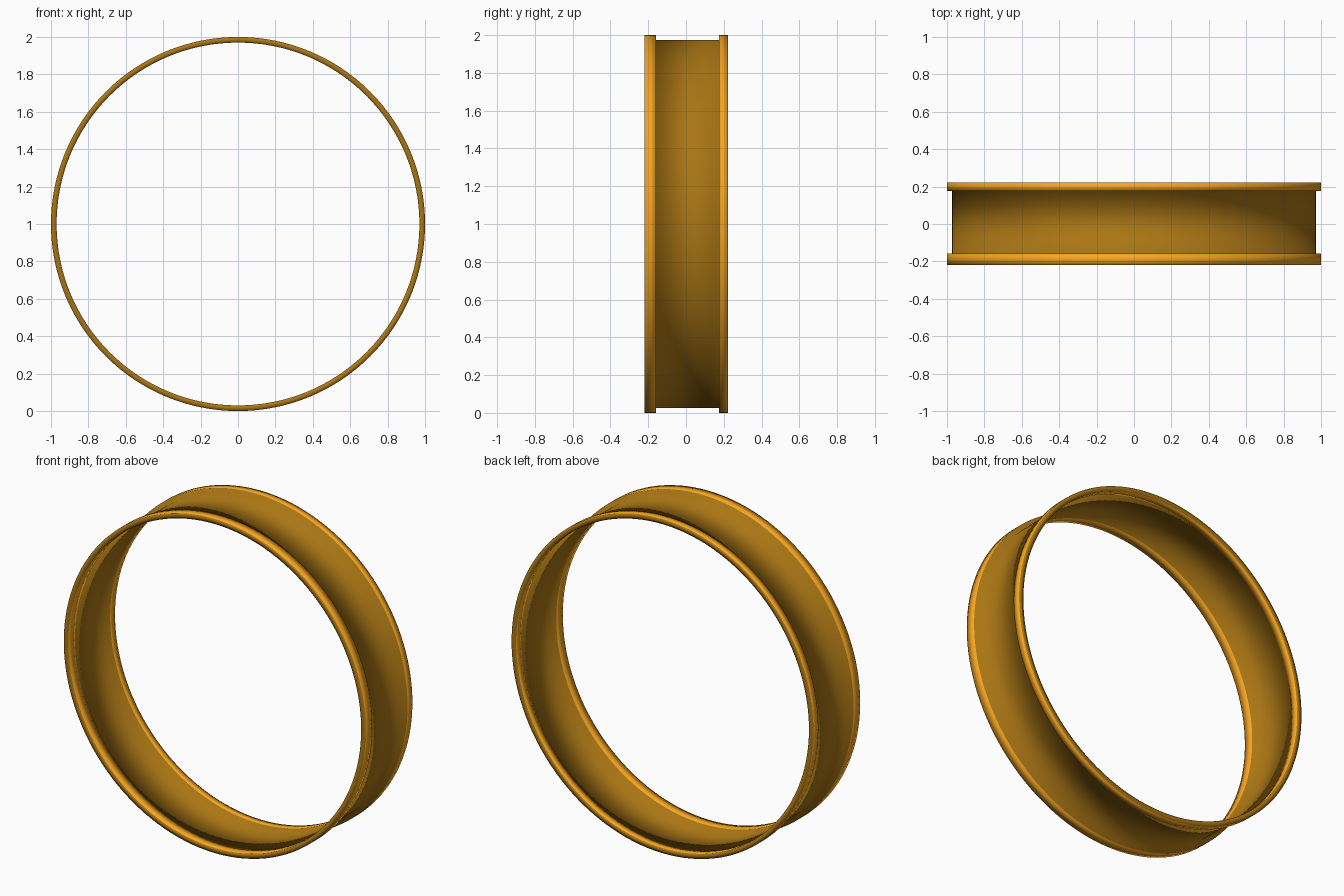
import bpy, bmesh
from math import sin, cos, tau

if "Cube" in bpy.data.objects:
    bpy.data.objects.remove(bpy.data.objects["Cube"])

SEGMENTS = 128


def material(name, color):
    m = bpy.data.materials.new(name)
    m.diffuse_color = (*color, 1)
    m.use_nodes = True
    m.node_tree.nodes["Principled BSDF"].inputs["Base Color"].default_value = m.diffuse_color
    return m


dark = material("dark_amber", (0.40, 0.18, 0.007))
bright = material("bright_amber", (0.92, 0.38, 0.015))


def revolve(name, profile):
    """Spin closed (radius, y, is_bright) profile around the y axis at z = 1.
    is_bright colours the strip that starts at that point."""
    bm = bmesh.new()
    rings = []
    for i in range(SEGMENTS):
        a = tau * i / SEGMENTS
        rings.append([bm.verts.new((r * cos(a), y, 1 + r * sin(a))) for r, y, _ in profile])
    n = len(profile)
    for i in range(SEGMENTS):
        a, b = rings[i], rings[(i + 1) % SEGMENTS]
        for j in range(n):
            k = (j + 1) % n
            f = bm.faces.new((a[j], a[k], b[k], b[j]))
            f.material_index = profile[j][2]
            f.smooth = True
    bmesh.ops.recalc_face_normals(bm, faces=bm.faces)
    mesh = bpy.data.meshes.new(name)
    bm.to_mesh(mesh)
    bm.free()
    mesh.materials.append(dark)
    mesh.materials.append(bright)
    obj = bpy.data.objects.new(name, mesh)
    bpy.context.collection.objects.link(obj)
    return obj


# Cross-section: thin band with a raised lip at each edge, softly shaded all over
F0, F1 = -0.22, -0.158   # front lip
B0, B1 = 0.176, 0.222    # back lip
OUT, BAND, BAND_IN, IN = 1.0, 0.974, 0.9725, 0.970
revolve("flanged_ring", [
    (OUT, F0, 1), (OUT, F1, 0),
    (BAND, F1, 0), (BAND, B0, 0),
    (OUT, B0, 1), (OUT, B1, 0),
    (IN, B1, 1), (IN, B0, 0),
    (BAND_IN, B0, 0), (BAND_IN, F1, 0),
    (IN, F1, 1), (IN, F0, 0),
])
